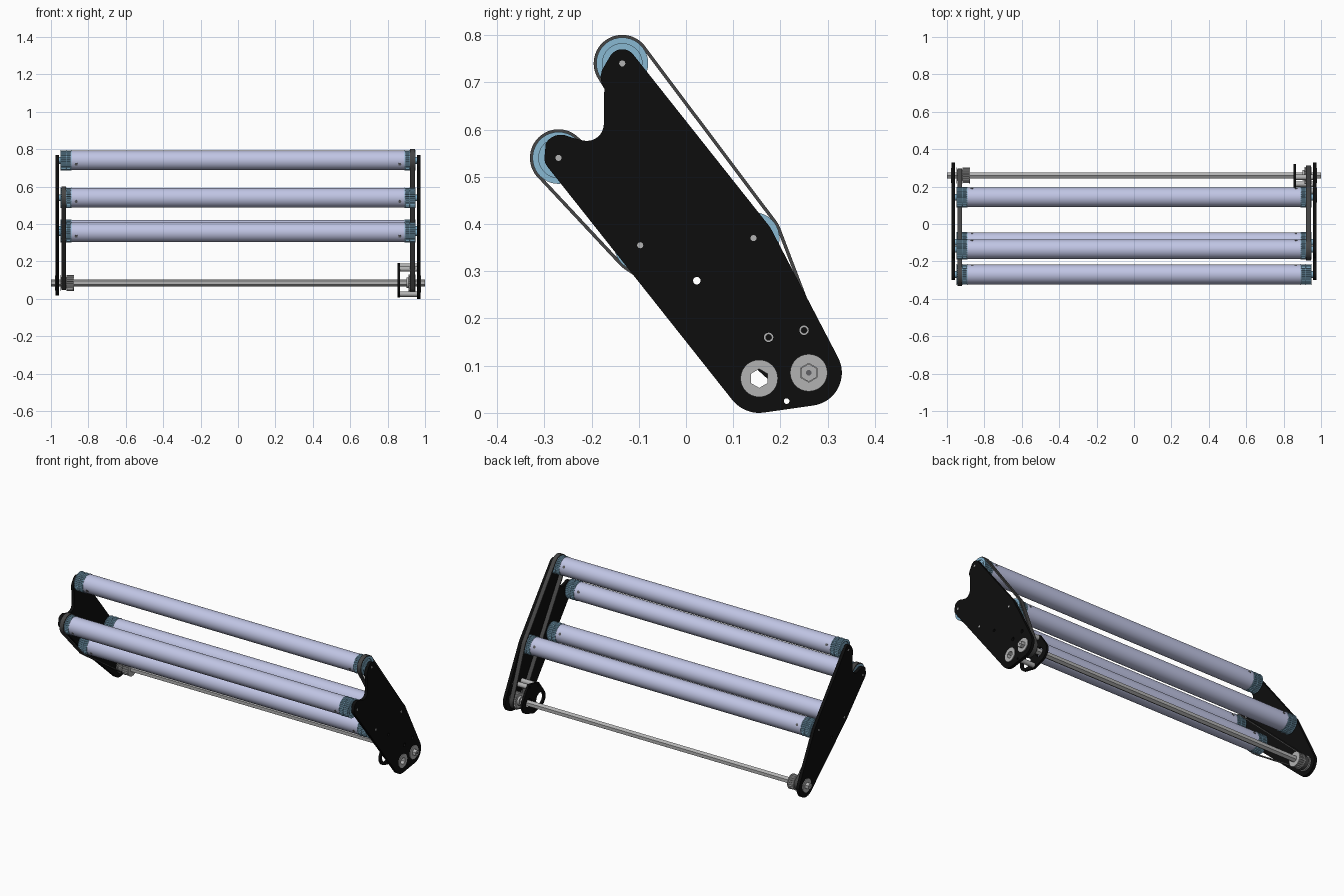
import bpy, bmesh
from math import sin, cos, pi, radians
from mathutils import Vector, Matrix
from mathutils.geometry import convex_hull_2d

if "Cube" in bpy.data.objects:
    bpy.data.objects.remove(bpy.data.objects["Cube"])


def material(name, rgb):
    m = bpy.data.materials.new(name)
    m.diffuse_color = (*rgb, 1)
    m.use_nodes = True
    m.node_tree.nodes["Principled BSDF"].inputs["Base Color"].default_value = m.diffuse_color
    return m


BLACK = material("black", (0.004, 0.004, 0.004))
RUBBER = material("rubber", (0.06, 0.06, 0.06))
LILAC = material("lilac", (0.53, 0.56, 0.78))
BLUE = material("blue", (0.25, 0.48, 0.65))
STEEL = material("steel", (0.45, 0.45, 0.45))
DARK = material("dark_steel", (0.12, 0.12, 0.13))


def arc(c, r, a0, a1, n=10):
    return [(c[0] + r * cos(radians(a0 + (a1 - a0) * i / n)),
             c[1] + r * sin(radians(a0 + (a1 - a0) * i / n))) for i in range(n + 1)]


def circle(c, r, n=40, turn=0):
    return arc(c, r, turn, turn + 360, n)[:-1]


def gear(c, r, teeth=30, depth=0.005):
    pts = []
    for i in range(teeth * 4):
        a = 2 * pi * i / (teeth * 4)
        rr = r if i % 4 < 2 else r - depth
        pts.append((c[0] + rr * cos(a), c[1] + rr * sin(a)))
    return pts


def hull(circles, grow=0.0):
    pts = [Vector(p) for c, r in circles for p in circle(c, r + grow, 64)]
    return [tuple(pts[i]) for i in convex_hull_2d(pts)]


def prism(name, outlines, x0, x1, mat=None):
    """Extrude y-z outlines (first is the rim, the rest are holes) along x."""
    cu = bpy.data.curves.new(name, 'CURVE')
    cu.dimensions = '2D'
    cu.fill_mode = 'BOTH'
    cu.extrude = abs(x1 - x0) / 2
    for pts in outlines:
        sp = cu.splines.new('POLY')
        sp.points.add(len(pts) - 1)
        for p, q in zip(sp.points, pts):
            p.co = (q[0], q[1], 0, 1)
        sp.use_cyclic_u = True
    tmp = bpy.data.objects.new("tmp", cu)
    me = bpy.data.meshes.new_from_object(tmp)
    bpy.data.objects.remove(tmp)
    bm = bmesh.new()
    bm.from_mesh(me)
    bmesh.ops.remove_doubles(bm, verts=bm.verts, dist=1e-5)
    mid = (x0 + x1) / 2
    bm.transform(Matrix(((0, 0, 1, mid), (1, 0, 0, 0), (0, 1, 0, 0), (0, 0, 0, 1))))
    bmesh.ops.recalc_face_normals(bm, faces=bm.faces)
    bm.to_mesh(me)
    bm.free()
    me.materials.clear()
    if mat:
        me.materials.append(mat)
    ob = bpy.data.objects.new(name, me)
    bpy.context.collection.objects.link(ob)
    return ob


# Axis positions (y, z)
A, B, C, D = (-0.135, 0.74), (-0.27, 0.54), (-0.097, 0.355), (0.143, 0.37)
SHAFT, SPARE = (0.26, 0.085), (0.155, 0.073)
POSTS = [(0.175, 0.16), (0.25, 0.175), (0.213, 0.025)]

# Side plates: shared notched upper edge, different lower ends
upper = (arc(D, 0.042, 28, 38, 4) + arc(A, 0.03, 38, 150, 14)
         + [(-0.178, 0.726), (-0.181, 0.712), (-0.179, 0.700), (-0.173, 0.688)]
         + arc((-0.21, 0.612), 0.036, 0, -105, 12)
         + [(-0.245, 0.584)] + arc((-0.265, 0.552), 0.037, 75, 150, 8))
right_rim = (upper + arc(B, 0.03, 165, 218, 6) + arc(SPARE, 0.073, 218, 277, 10)
             + arc(SHAFT, 0.07, 277, 388, 18))
left_rim = (upper + arc(B, 0.03, 165, 226, 6) + arc(C, 0.03, 226, 228, 1)
            + arc(SHAFT, 0.068, 228, 388, 22))
vent = circle((0.023, 0.28), 0.008, 20)
post_holes = [circle(p, 0.010 if i < 2 else 0.006, 20) for i, p in enumerate(POSTS)]
prism("right_side_plate", [right_rim, vent, circle(SHAFT, 0.038), circle(SPARE, 0.038)]
      + post_holes, 0.957, 0.975, BLACK)
prism("left_side_plate", [left_rim, vent, circle(SHAFT, 0.038)], -0.975, -0.957, BLACK)

# Rollers with toothed end pulleys
for label, c in zip(("top", "front", "lower", "back"), (A, B, C, D)):
    prism(label + "_roller_tube", [circle(c, 0.0525, 64)], -0.895, 0.895, LILAC)
    for s in (-1, 1):
        prism(label + "_pulley", [gear(c, 0.0535), circle(c, 0.042)], s * 0.893, s * 0.947, BLUE)
        prism(label + "_pulley_web", [circle(c, 0.042), circle(c, 0.034)],
              s * 0.90, s * 0.943, BLUE)
        prism(label + "_pulley_core", [circle(c, 0.034)], s * 0.90, s * 0.946, BLUE)
        prism(label + "_pulley_hub", [circle(c, 0.018)], s * 0.94, s * 0.957, BLUE)
        for x in (0.891, 0.916, 0.946):
            prism(label + "_pulley_flange", [circle(c, 0.055), circle(c, 0.042)],
                  s * x, s * (x + 0.003), BLUE)
        prism(label + "_roller_screw", [circle(c, 0.0065, 20)], s * 0.955, s * 0.9765, STEEL)
        # Cross pin through the tube wall
        bpy.ops.mesh.primitive_cylinder_add(vertices=16, radius=0.008, depth=0.106,
                                            location=(s * 0.865, *c))
        pin = bpy.context.object
        pin.name = label + "_roller_pin"
        pin.rotation_euler = (radians(-67), 0, 0)
        pin.data.materials.append(DARK)

# Drive belts: one around three pulleys at each end
for name, loop, x0, x1 in (
        ("right_belt", [(A, 0.0535), (D, 0.0535), (SHAFT, 0.046)], 0.920, 0.945),
        ("left_belt", [(B, 0.0535), (C, 0.0535), (SHAFT, 0.031)], -0.945, -0.920)):
    prism(name, [hull(loop, 0.007), hull(loop)], x0, x1, RUBBER)

# Hexagonal drive shaft with its bearings and pulleys
prism("drive_shaft", [circle(SHAFT, 0.019, 6, 30)], -0.9995, 0.9995, STEEL)
for s in (-1, 1):
    prism("shaft_end_screw", [circle(SHAFT, 0.006, 20)], s * 0.99, s * 1.0, DARK)
for name, c, s in (("right_shaft_bearing", SHAFT, 1), ("left_shaft_bearing", SHAFT, -1),
                   ("spare_bearing", SPARE, 1)):
    prism(name, [circle(c, 0.0395), circle(c, 0.020, 6, 30)], s * 0.956, s * 0.979, STEEL)
prism("left_drive_pulley", [gear(SHAFT, 0.031, 18, 0.004)], -0.948, -0.915, STEEL)
prism("left_drive_hub", [gear(SHAFT, 0.042, 20, 0.005)], -0.914, -0.880, STEEL)
for x in (-0.950, -0.918, -0.882):
    prism("left_drive_flange", [circle(SHAFT, 0.043)], x, x + 0.004, STEEL)
prism("right_drive_pulley", [gear(SHAFT, 0.046, 26)], 0.912, 0.948, STEEL)
prism("right_drive_hub", [circle(SHAFT, 0.028)], 0.900, 0.912, STEEL)

# Small inner motor plate on standoffs
inner = hull([(SHAFT, 0.06), (SPARE, 0.052)] + [(p, 0.017) for p in POSTS])
prism("inner_mount_plate", [inner, circle(SPARE, 0.036), circle(SHAFT, 0.026)]
      + [circle(p, 0.006, 20) for p in POSTS], 0.853, 0.866, BLACK)
for p in POSTS:
    prism("standoff", [circle(p, 0.014, 24), circle(p, 0.006, 20)], 0.866, 0.957, STEEL)

# Smooth round surfaces, keep edges crisp
bpy.ops.object.select_all(action='SELECT')
bpy.context.view_layer.objects.active = bpy.data.objects["drive_shaft"]
bpy.ops.object.shade_smooth_by_angle(angle=radians(30))
